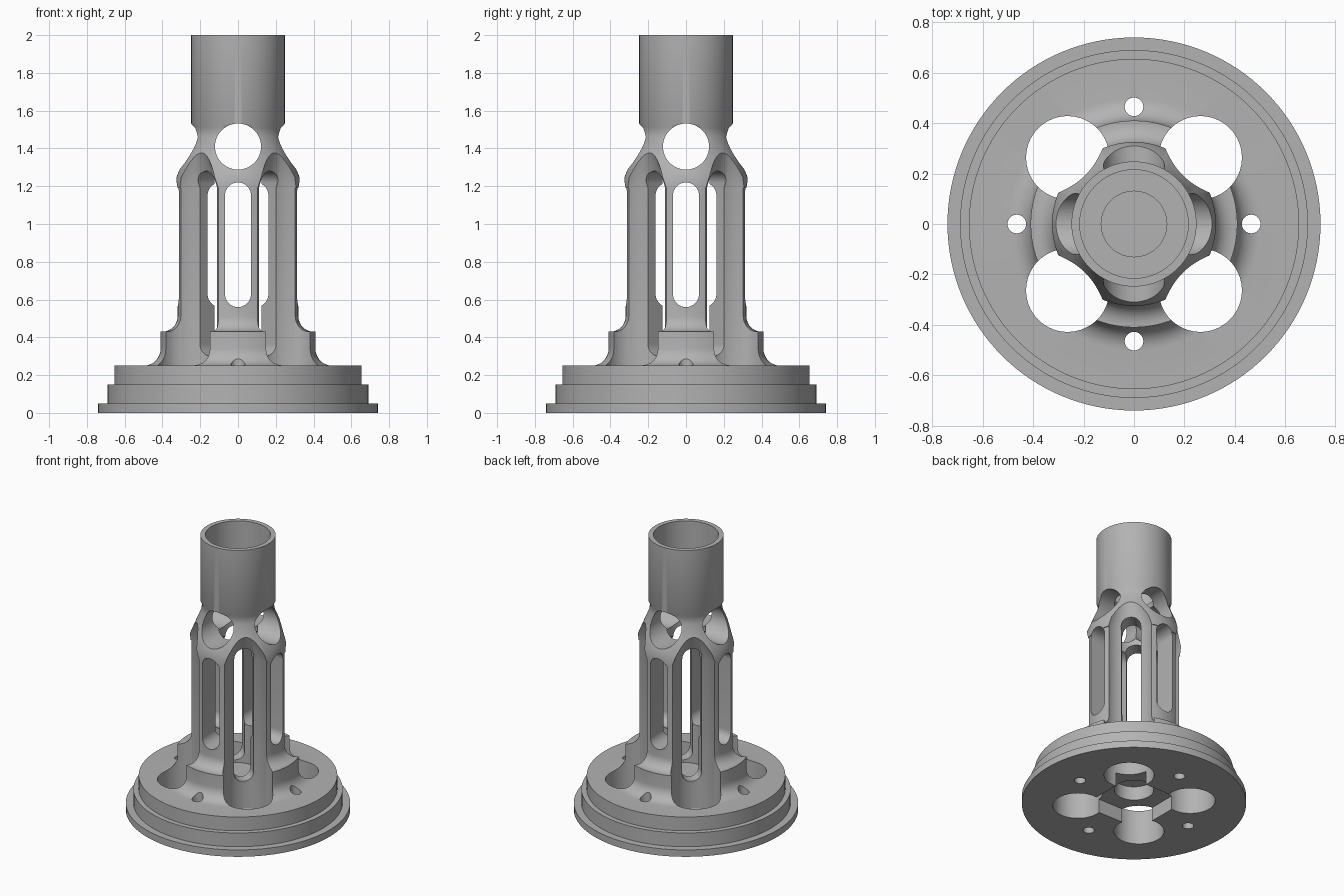
import bpy, bmesh
from math import sin, cos, pi, radians
from mathutils import Matrix, Vector

if "Cube" in bpy.data.objects:
    bpy.data.objects.remove(bpy.data.objects["Cube"], do_unlink=True)

grey = bpy.data.materials.new("plain grey")
grey.diffuse_color = (0.45, 0.45, 0.45, 1)
grey.use_nodes = True
grey.node_tree.nodes["Principled BSDF"].inputs["Base Color"].default_value = grey.diffuse_color


def finish(bm, name):
    bmesh.ops.remove_doubles(bm, verts=bm.verts, dist=1e-5)
    bmesh.ops.recalc_face_normals(bm, faces=bm.faces)
    mesh = bpy.data.meshes.new(name)
    bm.to_mesh(mesh)
    bm.free()
    mesh.materials.append(grey)
    obj = bpy.data.objects.new(name, mesh)
    bpy.context.collection.objects.link(obj)
    return obj


def lathe(name, profile, steps, centre=(0, 0)):
    bm = bmesh.new()
    verts = [bm.verts.new((r, 0, z)) for r, z in profile]
    edges = [bm.edges.new(pair) for pair in zip(verts, verts[1:])]
    bmesh.ops.spin(bm, geom=verts + edges, cent=(0, 0, 0), axis=(0, 0, 1),
                   angle=2 * pi, steps=steps, use_merge=True)
    bmesh.ops.dissolve_degenerate(bm, dist=1e-6, edges=bm.edges)
    bmesh.ops.translate(bm, verts=bm.verts, vec=(*centre, 0))
    return finish(bm, name)


def slot(name, half_width, low, high, reach, angle):
    """Rounded bar running through the axis, used to cut a pair of windows."""
    bm = bmesh.new()
    outline = []
    for z, start in ((high - half_width, 0), (low + half_width, pi)):
        for i in range(25):
            a = start + pi * i / 24
            outline.append(bm.verts.new((half_width * cos(a), -reach, z + half_width * sin(a))))
    bmesh.ops.remove_doubles(bm, verts=bm.verts, dist=1e-5)
    face = bm.faces.new([v for v in outline if v.is_valid])
    out = bmesh.ops.extrude_face_region(bm, geom=[face])
    moved = [v for v in out["geom"] if isinstance(v, bmesh.types.BMVert)]
    bmesh.ops.translate(bm, verts=moved, vec=(0, 2 * reach, 0))
    bmesh.ops.rotate(bm, verts=bm.verts, matrix=Matrix.Rotation(angle, 3, 'Z'))
    return finish(bm, name)


def fillet(cx, cz, r):
    """Concave quarter arc from the floor below its centre to the wall beside it."""
    return [(cx - r * sin(a), cz - r * cos(a)) for a in (pi / 2 * i / 8 for i in range(9))]


# Turned body: stepped flange, collar, column, cone, and hollow tube
profile = [(0, .2), (.13, .2), (.13, 0), (.74, 0), (.74, .05), (.69, .05), (.69, .15),
           (.655, .15), (.655, .25)]
profile += fillet(.50, .34, .09)
profile += [(.41, .43)] + fillet(.40, .51, .08)
profile += [(.32, 1.19), (.325, 1.19), (.325, 1.25), (.24, 1.46), (.238, 1.51), (.248, 1.53),
            (.248, 2), (.215, 2), (.215, 1.57), (.13, 1.57), (.13, .28), (0, .28)]
body = lathe("flanged_tube_body", profile, 128)

cutters = []
# Large upright holes with tapered tops, between the legs
for i in range(4):
    a = pi / 4 + i * pi / 2
    cutters.append(lathe("leg_gap_cutter", [(0, -.1), (.165, -.1), (.165, 1.19), (.05, 1.512), (0, 1.512)],
                         64, (.372 * cos(a), .372 * sin(a))))
# Small bolt holes on the axes
for i in range(4):
    a = i * pi / 2
    cutters.append(lathe("bolt_hole_cutter", [(0, -.1), (.037, -.1), (.037, .42), (0, .42)],
                         32, (.465 * cos(a), .465 * sin(a))))
# Leg windows, round ports and diagonal slots
for angle in (0, pi / 2):
    cutters.append(slot("leg_window_cutter", .069, .56, 1.22, .6, angle))
    cutters.append(slot("round_port_cutter", .122, 1.288, 1.532, .6, angle))
    cutters.append(slot("diagonal_slot_cutter", .065, .3, 1.28, .37, angle + pi / 4))
# Square pocket underneath
bm = bmesh.new()
bmesh.ops.create_cube(bm, size=1, matrix=Matrix.Diagonal(Vector((.48, .48, .2, 1))))
cutters.append(finish(bm, "pocket_cutter"))

bpy.context.view_layer.objects.active = body
for cutter in cutters:
    cutter.hide_render = True
    mod = body.modifiers.new("cut", 'BOOLEAN')
    mod.operation = 'DIFFERENCE'
    mod.solver = 'EXACT'
    mod.object = cutter
    bpy.ops.object.modifier_apply(modifier=mod.name)
    bpy.data.objects.remove(cutter, do_unlink=True)

bpy.ops.object.select_all(action='DESELECT')
body.select_set(True)
bpy.ops.object.shade_smooth_by_angle(angle=radians(30))
